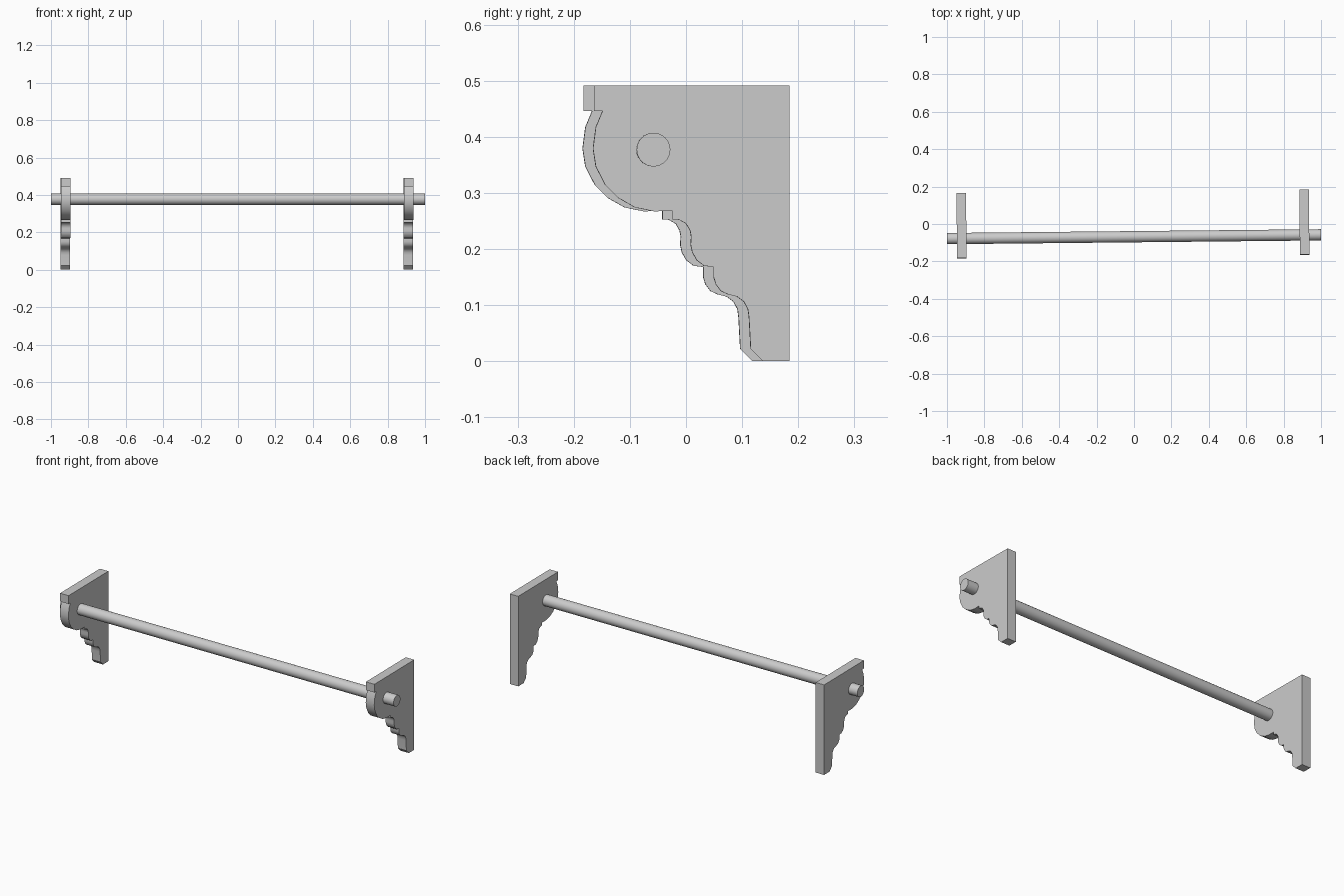
import bpy, bmesh, math
from mathutils import Matrix

cube = bpy.data.objects.get("Cube")
if cube:
    bpy.data.objects.remove(cube, do_unlink=True)

grey = bpy.data.materials.new("light_grey")
grey.use_nodes = True
grey.diffuse_color = (0.6, 0.6, 0.6, 1)
grey.node_tree.nodes["Principled BSDF"].inputs["Base Color"].default_value = (0.6, 0.6, 0.6, 1)

TILT = 0.0101          # the whole rail sits slightly turned about z
THICK = 0.051


def finish(name, bm, matrix):
    bmesh.ops.recalc_face_normals(bm, faces=bm.faces)
    mesh = bpy.data.meshes.new(name)
    bm.to_mesh(mesh)
    bm.free()
    mesh.transform(matrix)
    mesh.materials.append(grey)
    obj = bpy.data.objects.new(name, mesh)
    bpy.context.collection.objects.link(obj)
    bpy.ops.object.select_all(action='DESELECT')
    obj.select_set(True)
    bpy.context.view_layer.objects.active = obj
    bpy.ops.object.shade_smooth_by_angle(angle=math.radians(30))
    return obj


# Scrolled bracket outline (depth, height): cap, big belly, two ogee steps, foot
profile = [
    (0.184, 0.491), (-0.164, 0.491), (-0.164, 0.446), (-0.149, 0.446),
    (-0.161, 0.417), (-0.166, 0.379), (-0.161, 0.347), (-0.144, 0.314),
    (-0.121, 0.291), (-0.091, 0.274), (-0.057, 0.267), (-0.024, 0.268),
    (-0.024, 0.253), (-0.012, 0.252), (0.000, 0.245), (0.007, 0.233),
    (0.009, 0.222), (0.008, 0.208), (0.011, 0.194), (0.019, 0.180),
    (0.032, 0.170), (0.049, 0.168), (0.049, 0.150), (0.053, 0.137),
    (0.062, 0.125), (0.075, 0.119), (0.091, 0.115), (0.103, 0.106),
    (0.110, 0.093), (0.112, 0.078), (0.115, 0.022), (0.137, 0.0), (0.184, 0.0),
]


def bracket(name, x, dy):
    bm = bmesh.new()
    face = bm.faces.new([bm.verts.new((-THICK / 2, y, z)) for y, z in profile])
    side = bmesh.ops.extrude_face_region(bm, geom=[face])
    verts = [v for v in side["geom"] if isinstance(v, bmesh.types.BMVert)]
    bmesh.ops.translate(bm, verts=verts, vec=(THICK, 0, 0))
    finish(name, bm, Matrix.Translation((x, dy, 0)) @ Matrix.Rotation(TILT, 4, 'Z'))


bracket("left_bracket", 0.911, 0)
bracket("right_bracket", -0.922, -0.0185)

# Round rail through both brackets
bm = bmesh.new()
bmesh.ops.create_cone(bm, cap_ends=True, segments=32, radius1=0.03, radius2=0.03, depth=2.0)
finish("rail", bm, Matrix.Translation((0, -0.068, 0.377))
       @ Matrix.Rotation(TILT, 4, 'Z') @ Matrix.Rotation(math.pi / 2, 4, 'Y'))
